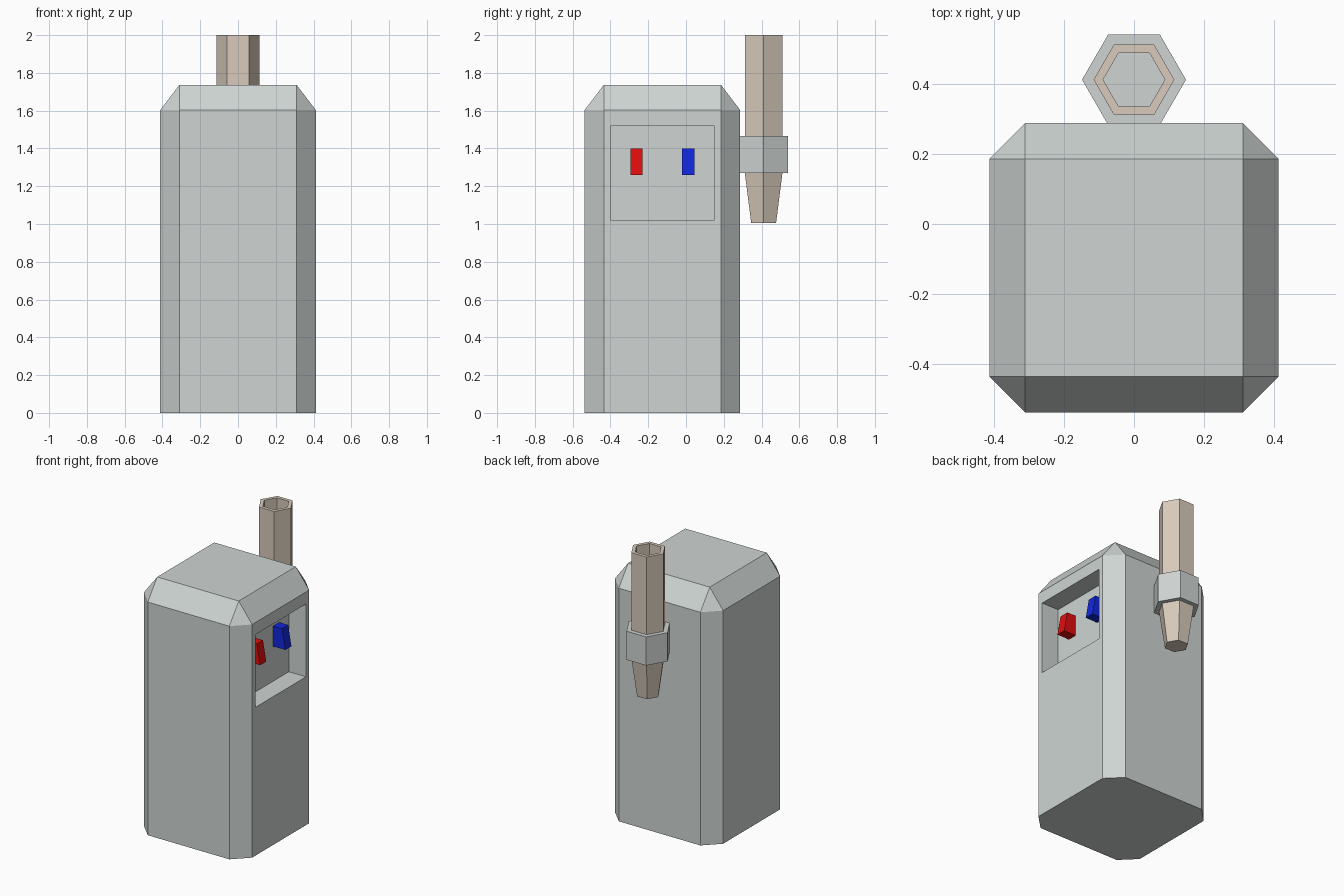
import bpy, bmesh, math
from mathutils import Vector

if "Cube" in bpy.data.objects:
    bpy.data.objects.remove(bpy.data.objects["Cube"])


def material(name, rgb):
    m = bpy.data.materials.new(name)
    m.diffuse_color = (*rgb, 1)
    m.use_nodes = True
    m.node_tree.nodes["Principled BSDF"].inputs["Base Color"].default_value = m.diffuse_color
    return m


GREY = material("pale_grey", (0.62, 0.665, 0.65))
TAN = material("tan", (0.69, 0.60, 0.50))
RED = material("red", (0.75, 0.004, 0.004))
BLUE = material("blue", (0.006, 0.02, 0.72))


def finish(bm, name, mat):
    bmesh.ops.remove_doubles(bm, verts=bm.verts, dist=0.0005)
    bmesh.ops.recalc_face_normals(bm, faces=bm.faces)
    me = bpy.data.meshes.new(name)
    bm.to_mesh(me)
    bm.free()
    me.materials.append(mat)
    ob = bpy.data.objects.new(name, me)
    bpy.context.collection.objects.link(ob)
    return ob


def loft(rings):
    """Skin a stack of equal-length rings and cap both ends."""
    bm = bmesh.new()
    vs = [[bm.verts.new(p) for p in r] for r in rings]
    n = len(vs[0])
    for a, b in zip(vs, vs[1:]):
        for i in range(n):
            j = (i + 1) % n
            bm.faces.new((a[i], a[j], b[j], b[i]))
    bm.faces.new(vs[0][::-1])
    bm.faces.new(vs[-1])
    return bm


def octagon(c, z):
    """Body outline whose corners are cut by c around a 0.62 square core."""
    pts = []
    for sx, sy in ((1, 1), (-1, 1), (-1, -1), (1, -1)):
        a = (sx * (0.31 + c), sy * 0.31 - 0.125, z)
        b = (sx * 0.31, sy * (0.31 + c) - 0.125, z)
        pts += [a, b] if sx * sy > 0 else [b, a]
    return pts


def hexagon(r, z):
    return [(r * math.cos(i * math.pi / 3), 0.411 + r * math.sin(i * math.pi / 3), z)
            for i in range(6)]


# Body with chamfered corners and top
bm = loft([octagon(0.102, 0), octagon(0.102, 1.603), octagon(0, 1.737)])
bmesh.ops.remove_doubles(bm, verts=bm.verts, dist=0.0005)
bmesh.ops.recalc_face_normals(bm, faces=bm.faces)

# Recessed panel in the right side
side = max(bm.faces, key=lambda f: f.normal.x)
mid = side.calc_center_median()
bmesh.ops.inset_region(bm, faces=[side], thickness=0.03)
for v in side.verts:
    v.co.y = 0.15 if v.co.y > mid.y else -0.40
    v.co.z = 1.52 if v.co.z > mid.z else 1.02
wall = bmesh.ops.extrude_face_region(bm, geom=[side])["geom"]
bmesh.ops.translate(bm, vec=Vector((-0.13, 0, 0)),
                    verts=[g for g in wall if isinstance(g, bmesh.types.BMVert)])
if side.is_valid:
    bmesh.ops.delete(bm, geom=[side], context='FACES_ONLY')
finish(bm, "body", GREY)

# Wedge buttons, deeper at the bottom
for name, y, mat in (("red_button", -0.262, RED), ("blue_button", 0.012, BLUE)):
    rings = []
    for z, out in ((1.26, 0.375), (1.40, 0.35)):
        rings.append([(0.275, y - 0.033, z), (out, y - 0.033, z),
                      (out, y + 0.033, z), (0.275, y + 0.033, z)])
    finish(loft(rings), name, mat)

# Hollow nozzle pipe with tapered lower end
finish(loft([hexagon(0.076, 1.005), hexagon(0.115, 1.27), hexagon(0.115, 2.0),
             hexagon(0.088, 2.0), hexagon(0.088, 1.27), hexagon(0.056, 1.03)]),
       "pipe", TAN)

# Collar holding the pipe to the body
finish(loft([hexagon(0.148, 1.27), hexagon(0.148, 1.467),
             hexagon(0.113, 1.467), hexagon(0.113, 1.27)][:2]), "collar", GREY)
